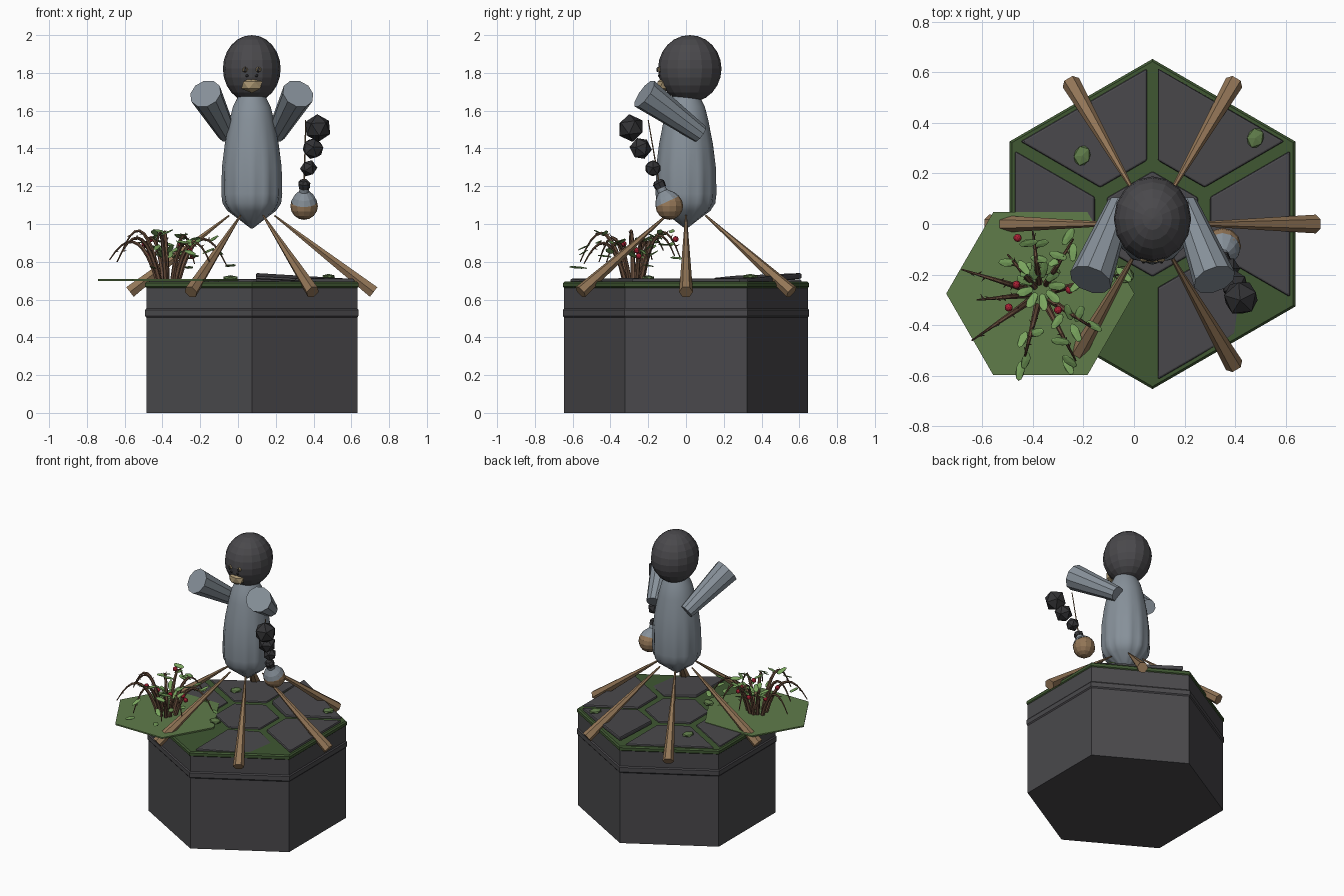
import bpy, bmesh, math, random
from math import pi, sin, cos, radians
from mathutils import Vector, Matrix, Euler

if "Cube" in bpy.data.objects:
    bpy.data.objects.remove(bpy.data.objects["Cube"])

random.seed(4)
CX = 0.073  # pedestal and figure axis


def material(name, rgb):
    m = bpy.data.materials.new(name)
    m.diffuse_color = (*rgb, 1)
    m.use_nodes = True
    m.node_tree.nodes["Principled BSDF"].inputs["Base Color"].default_value = m.diffuse_color
    return m


STONE = material("dark stone", (0.068, 0.066, 0.072))
MOSS = material("dark moss", (0.05, 0.095, 0.032))
GRASS = material("grass green", (0.115, 0.2, 0.068))
WOOD = material("wood brown", (0.29, 0.18, 0.095))
ROBE = material("blue grey", (0.24, 0.28, 0.32))
SMOKE = material("smoke black", (0.032, 0.032, 0.035))
BERRY = material("berry red", (0.4, 0.015, 0.035))
LEAF = material("leaf green", (0.19, 0.37, 0.11))
STEM = material("stem brown", (0.14, 0.075, 0.045))
FACE = material("face tan", (0.38, 0.29, 0.16))


def finish(name, bm, mat, matrix=Matrix(), smooth=False, bevel=0):
    bmesh.ops.recalc_face_normals(bm, faces=bm.faces)
    me = bpy.data.meshes.new(name)
    bm.to_mesh(me)
    bm.free()
    me.materials.append(mat)
    ob = bpy.data.objects.new(name, me)
    ob.matrix_world = matrix
    bpy.context.collection.objects.link(ob)
    for p in me.polygons:
        p.use_smooth = smooth
    if bevel:
        b = ob.modifiers.new("bevel", 'BEVEL')
        b.width, b.segments = bevel, 2
    return ob


def add_lathe(bm, profile, n, phase=0, matrix=Matrix(), pleat=None):
    """Turned shape from (radius, height) points; capped at both ends."""
    rings = []
    for r, z in profile:
        ring = []
        for i in range(n):
            a = phase + 2 * pi * i / n
            k = r * (pleat(a, z) if pleat else 1)
            ring.append(bm.verts.new(matrix @ Vector((k * cos(a), k * sin(a), z))))
        rings.append(ring)
    for lo, hi in zip(rings, rings[1:]):
        for i in range(n):
            j = (i + 1) % n
            bm.faces.new((lo[i], lo[j], hi[j], hi[i]))
    bm.faces.new(rings[0][::-1])
    bm.faces.new(rings[-1])


def lathe(name, profile, n, mat, phase=0, matrix=Matrix(), smooth=False, bevel=0, pleat=None):
    bm = bmesh.new()
    add_lathe(bm, profile, n, phase, Matrix(), pleat)
    return finish(name, bm, mat, matrix, smooth, bevel)


def along(a, b):
    """Matrix placing local z along the line a to b, and its length."""
    a, b = Vector(a), Vector(b)
    d = b - a
    return Matrix.Translation(a) @ d.to_track_quat('Z', 'Y').to_matrix().to_4x4(), d.length


def rod(name, a, b, r1, r2, n, mat):
    m, length = along(a, b)
    return lathe(name, [(r1, 0), (r2, length)], n, mat, matrix=m)


def blob(name, loc, scale, mat, sub=1, rot=(0, 0, 0)):
    bm = bmesh.new()
    bmesh.ops.create_icosphere(bm, subdivisions=sub, radius=1)
    return finish(name, bm, mat, Matrix.LocRotScale(Vector(loc), Euler(rot), Vector(scale)))


# Hexagonal pedestal with a raised band and mossy rim
axis = Matrix.Translation((CX, 0, 0))
hexa = radians(30)
lathe("pedestal", [(0.645, 0), (0.645, 0.675)], 6, STONE, hexa, axis)
lathe("pedestal_band", [(0.645, 0.505), (0.652, 0.513), (0.652, 0.545), (0.645, 0.553)], 6, STONE, hexa, axis)
lathe("moss_rim", [(0.642, 0.66), (0.652, 0.668), (0.652, 0.687), (0.642, 0.696)], 6, MOSS, hexa, axis)

# Paving slabs: one centre hexagon and a ring, some of them tilted
lathe("centre_slab", [(0.208, 0.67), (0.208, 0.708)], 6, STONE, hexa, axis, bevel=0.008)
MID = 0.385
for angle, lift, roll, pitch in [(0, 0.006, 0, 0), (60, 0.018, 3, -1), (120, 0.002, 0, 0),
                                 (180, 0, 0, 0), (300, -0.001, -2.5, 2)]:
    bm = bmesh.new()
    x0, x1 = 0.228, 0.543
    y0, y1 = [x * math.tan(hexa) - 0.025 for x in (x0, x1)]
    loop = [(x0, -y0), (x1, -y1), (x1, y1), (x0, y0)]
    face = bm.faces.new([bm.verts.new((x - MID, y, -0.03)) for x, y in loop])
    ext = bmesh.ops.extrude_face_region(bm, geom=[face])
    bmesh.ops.translate(bm, vec=(0, 0, 0.03), verts=[v for v in ext["geom"] if isinstance(v, bmesh.types.BMVert)])
    place = (axis @ Matrix.Rotation(radians(angle), 4, 'Z') @ Matrix.Translation((MID, 0, 0.705 + lift))
             @ Euler((radians(roll), radians(pitch), 0)).to_matrix().to_4x4())
    finish("ring_slab", bm, STONE, place, bevel=0.008)

# Moss clumps on the slabs
for x, y, z in [(-0.205, 0.27, 0.712), (0.48, 0.34, 0.722), (-0.04, -0.2, 0.715)]:
    blob("moss_clump", (x, y, z), (0.045, 0.036, 0.014), GRASS, 1, (0, 0, x * 9))

# Six slanted wooden stakes
for i in range(6):
    c, s = cos(i * pi / 3), sin(i * pi / 3)
    rod("stake", (CX + 0.645 * c, 0.645 * s, 0.64), (CX + 0.12 * c, 0.12 * s, 1.045), 0.037, 0.005, 6, WOOD)

# Pleated robe body
lathe("robe_body", [(0.004, 0.975), (0.06, 1.02), (0.125, 1.07), (0.15, 1.11), (0.156, 1.16), (0.155, 1.3),
                    (0.142, 1.42), (0.118, 1.55), (0.1, 1.62), (0.07, 1.68), (0.05, 1.72)], 48, ROBE, 0, axis, True,
      pleat=lambda a, z: 1 + 0.035 * max(0, min(1, (1.5 - z) / 0.35)) * cos(12 * a))

# Faceted head
bm = bmesh.new()
bmesh.ops.create_uvsphere(bm, u_segments=16, v_segments=12, radius=1)
finish("head", bm, STONE, Matrix.LocRotScale(Vector((CX, 0.02, 1.822)), None, Vector((0.153, 0.168, 0.178))))

# Face and flared sleeves, mirrored
for side in (-1, 1):
    blob("eye", (CX + side * 0.035, -0.139, 1.817), (0.017, 0.014, 0.016), FACE)
    blob("pupil", (CX + side * 0.035, -0.151, 1.817), (0.008, 0.006, 0.015), SMOKE)
    blob("nostril", (CX + side * 0.026, -0.143, 1.785), (0.01, 0.006, 0.008), SMOKE)
    rod("sleeve", (CX + side * 0.13, 0.075, 1.477), (CX + side * 0.245, -0.22, 1.69), 0.05, 0.086, 10, ROBE)
blob("muzzle", (CX, -0.122, 1.735), (0.062, 0.035, 0.042), FACE)

# Round flask with glass neck, string and rising puffs
flask = Matrix.Translation((0.35, -0.088, 1.095))
bm = bmesh.new()
bmesh.ops.create_uvsphere(bm, u_segments=12, v_segments=8, radius=0.073)
finish("flask_bowl", bm, WOOD, flask)
tilt = Matrix.Rotation(radians(25), 4, 'X')
lathe("flask_neck", [(0.07, 0.026), (0.055, 0.055), (0.026, 0.085), (0.024, 0.12)], 12, ROBE, 0, flask @ tilt)
lathe("flask_stopper", [(0.03, 0.105), (0.033, 0.135), (0.02, 0.15)], 7, SMOKE, 0, flask @ tilt)
rod("string", (0.35, -0.14, 1.2), (0.358, -0.2, 1.55), 0.004, 0.003, 5, WOOD)
for i, (x, y, z, r) in enumerate([(0.374, -0.175, 1.295, 0.046), (0.397, -0.24, 1.4, 0.06),
                                  (0.422, -0.292, 1.508, 0.074)]):
    blob("smoke_puff", (x, y, z), (r, r, r), SMOKE, 1, (i, 0.4, i * 2))

# Hexagonal grass patch
BX, BY = -0.37, -0.275
lathe("grass_patch", [(0.372, 0.699), (0.372, 0.7085)], 6, GRASS, 0, Matrix.Translation((BX, BY, 0)))


# Arching thorny stems of the berry bush
def add_leaf(bm, loc, size, rot):
    m = Matrix.LocRotScale(Vector(loc), Euler(rot), Vector((size, size * 0.45, size * 0.1)))
    bmesh.ops.create_icosphere(bm, subdivisions=1, radius=1, matrix=m)


stems, leaves = bmesh.new(), bmesh.new()
tips = [(-0.68, -0.18, 0.81), (-0.64, -0.46, 0.8), (-0.62, -0.3, 0.84), (-0.23, -0.54, 0.79), (-0.06, -0.2, 0.78),
        (-0.4, -0.03, 0.82), (-0.15, -0.42, 0.8), (-0.24, -0.06, 0.83), (-0.44, -0.56, 0.8), (-0.5, -0.12, 0.86)]
for i, tip in enumerate(tips):
    end = Vector(tip)
    out = Vector((end.x - BX, end.y - BY, 0))
    base = Vector((BX, BY, 0.705)) + out * 0.18
    ctrl = base + out * 0.35 + Vector((0, 0, 0.34 + 0.05 * (i % 3)))
    pts = [base * (1 - t) ** 2 + ctrl * 2 * t * (1 - t) + end * t * t for t in [k / 9 for k in range(10)]]
    for k, (a, b) in enumerate(zip(pts, pts[1:])):
        m, length = along(a, b)
        add_lathe(stems, [(0.014 - 0.0012 * k, -0.003), (0.0128 - 0.0012 * k, length)], 6, 0, m)
        if k > 1:  # thorns
            d = Vector((random.uniform(-1, 1), random.uniform(-1, 1), random.uniform(-0.6, 1))).normalized()
            m, _ = along(a, a + d)
            add_lathe(stems, [(0.005, 0), (0.0005, 0.024)], 4, 0, m)
    if end.x > -0.6:  # leaves along the right-hand stems
        for k in (4, 6, 8):
            off = Vector((random.uniform(-0.03, 0.03), random.uniform(-0.03, 0.03), 0.01))
            add_leaf(leaves, pts[k] + off, 0.042,
                     (random.uniform(-0.5, 0.5), random.uniform(-0.5, 0.5), random.uniform(0, pi)))
finish("bush_stems", stems, STEM)

# Leaf rosette at the heart of the bush and a few outer leaves
for i in range(9):
    a = 2 * pi * i / 9
    add_leaf(leaves, (BX + 0.065 * cos(a), BY + 0.03 + 0.065 * sin(a), 0.84 + 0.03 * (i % 2)), 0.045, (0.2, -0.5, a))
for x, y, z, a in [(-0.26, -0.05, 0.82, 1), (-0.45, -0.58, 0.77, 1.4), (-0.26, -0.56, 0.77, 2),
                   (-0.23, -0.43, 0.83, 2), (-0.04, -0.2, 0.78, 2.4)]:
    add_leaf(leaves, (x, y, z), 0.045, (0.2, 0.1, a))
finish("bush_leaves", leaves, LEAF)

# Berries
for p in [(-0.46, -0.055, 0.92), (-0.495, -0.33, 0.895), (-0.255, -0.26, 0.86), (-0.3, -0.34, 0.89),
          (-0.465, -0.24, 0.84), (-0.24, -0.25, 0.83)]:
    blob("berry", p, (0.016,) * 3, BERRY, 2)
